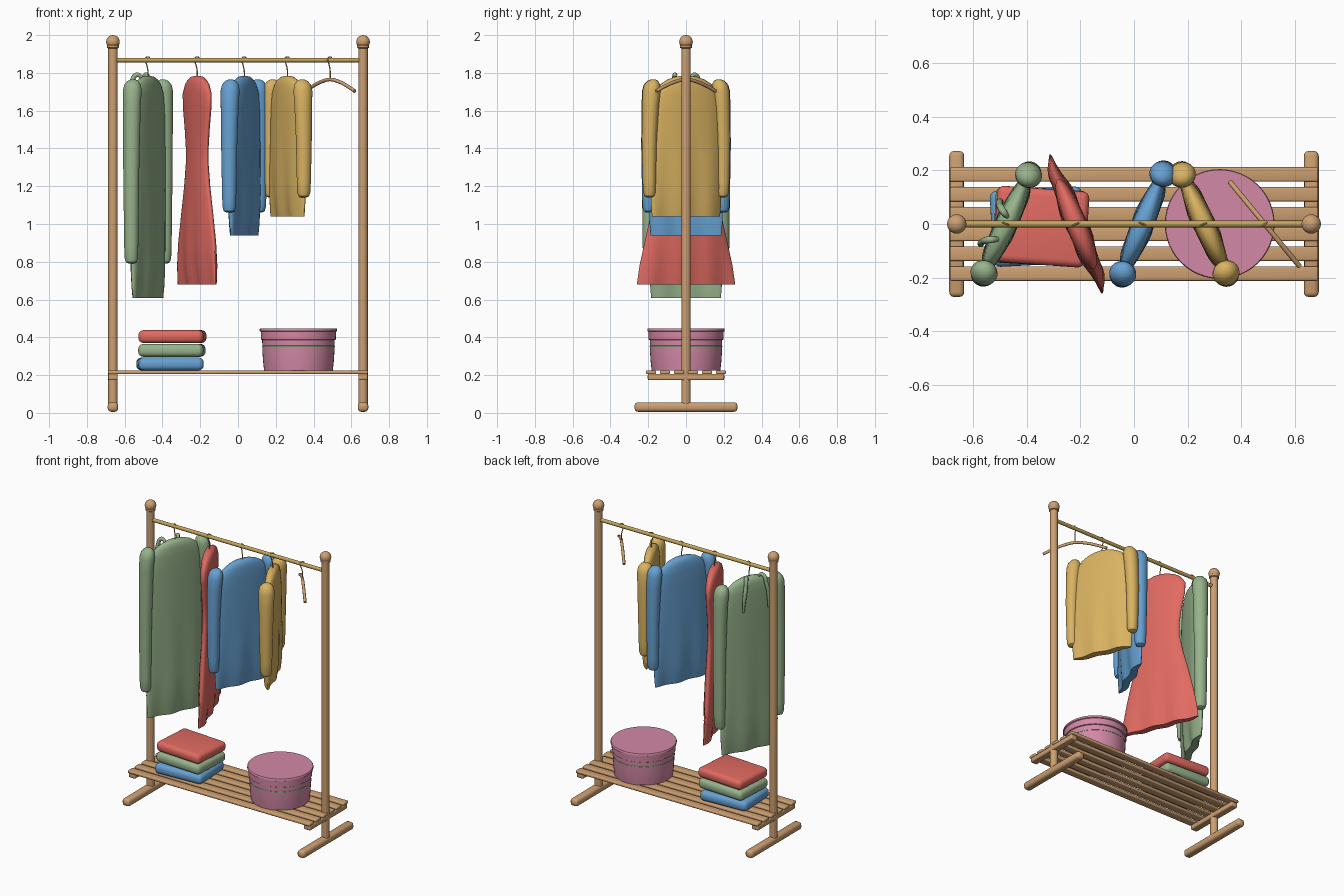
import bpy, bmesh, math
from mathutils import Vector, Matrix

if "Cube" in bpy.data.objects:
    bpy.data.objects.remove(bpy.data.objects["Cube"])


def material(name, rgb):
    m = bpy.data.materials.new(name)
    m.diffuse_color = (*rgb, 1)
    m.use_nodes = True
    m.node_tree.nodes["Principled BSDF"].inputs["Base Color"].default_value = m.diffuse_color
    return m


WOOD = material("wood", (0.61, 0.35, 0.165))
BRASS = material("brass", (0.56, 0.37, 0.10))
GREEN = material("sage green", (0.31, 0.45, 0.26))
RED = material("coral red", (0.75, 0.145, 0.12))
BLUE = material("sky blue", (0.135, 0.36, 0.65))
YELLOW = material("mustard", (0.70, 0.45, 0.12))
PINK = material("dusty pink", (0.65, 0.25, 0.38))


def finish(name, bm, mat, matrix=None, angle=40):
    bmesh.ops.recalc_face_normals(bm, faces=bm.faces)
    mesh = bpy.data.meshes.new(name)
    bm.to_mesh(mesh)
    bm.free()
    if matrix is not None:
        mesh.transform(matrix)
    mesh.materials.append(mat)
    ob = bpy.data.objects.new(name, mesh)
    bpy.context.collection.objects.link(ob)
    bpy.ops.object.select_all(action='DESELECT')
    ob.select_set(True)
    bpy.context.view_layer.objects.active = ob
    bpy.ops.object.shade_smooth_by_angle(angle=math.radians(angle))
    return ob


def loft(name, rings, mat, matrix=None, sides=32, fold=0.0, angle=40):
    """Skin of horizontal ellipses; each ring is (cx, cy, z, half_x, half_y)."""
    bm = bmesh.new()
    z_low = min(r[2] for r in rings)
    loops = []
    for cx, cy, z, a, b in rings:
        wave = fold * max(0, 1 - (z - z_low) / 0.5)
        loop = []
        for i in range(sides):
            t = 2 * math.pi * i / sides
            x, y = a * math.cos(t), b * math.sin(t)
            loop.append(bm.verts.new((cx + x, cy + y + wave * math.sin(x * 38), z)))
        loops.append(loop)
    for p, q in zip(loops, loops[1:]):
        for i in range(sides):
            j = (i + 1) % sides
            bm.faces.new((p[i], p[j], q[j], q[i]))
    bm.faces.new(loops[0])
    bm.faces.new(loops[-1])
    return finish(name, bm, mat, matrix, angle)


def turned(name, profile, mat, x=0, y=0, sides=32):
    return loft(name, [(x, y, z, r, r) for r, z in profile], mat, sides=sides)


def box(name, center, size, mat, bevel, segments=3, turn=0):
    bm = bmesh.new()
    bmesh.ops.create_cube(bm, size=1)
    bmesh.ops.scale(bm, vec=size, verts=bm.verts)
    bmesh.ops.bevel(bm, geom=list(bm.edges), offset=bevel, segments=segments,
                    profile=0.5, affect='EDGES')
    m = Matrix.Translation(center) @ Matrix.Rotation(math.radians(turn), 4, 'Z')
    return finish(name, bm, mat, m)


def tube(name, points, radius, mat, matrix=None, taper=None):
    """Smooth round tube through a few points, turned into a mesh."""
    cu = bpy.data.curves.new(name, 'CURVE')
    cu.dimensions = '3D'
    cu.bevel_depth = radius
    cu.bevel_resolution = 3
    cu.use_fill_caps = True
    cu.resolution_u = 6
    sp = cu.splines.new('BEZIER')
    sp.bezier_points.add(len(points) - 1)
    for i, (bp, p) in enumerate(zip(sp.bezier_points, points)):
        bp.co = p
        bp.radius = taper[i] if taper else 1
        bp.handle_left_type = bp.handle_right_type = 'AUTO'
    ob = bpy.data.objects.new(name, cu)
    bpy.context.collection.objects.link(ob)
    bpy.context.view_layer.update()
    mesh = bpy.data.meshes.new_from_object(ob.evaluated_get(bpy.context.evaluated_depsgraph_get()))
    bpy.data.objects.remove(ob)
    bm = bmesh.new()
    bm.from_mesh(mesh)
    bpy.data.meshes.remove(mesh)
    mat_ob = finish(name, bm, mat, matrix)
    mat_ob.data.materials.clear()
    mat_ob.data.materials.append(mat)
    return mat_ob


# Frame: feet, posts with collars and ball caps, shelf bearers
for side, s in (("left", -1), ("right", 1)):
    x = 0.662 * s
    box(side + "_foot", (x, 0, 0.031), (0.056, 0.545, 0.05), WOOD, 0.018)
    turned(side + "_post", [(0.025, 0.045), (0.025, 1.94)], WOOD, x)
    turned(side + "_collar", [(0.026, 1.93), (0.032, 1.934), (0.032, 1.946), (0.026, 1.95)], WOOD, x)
    ball = [(0.036 * math.sin(a), 1.964 - 0.036 * math.cos(a))
            for a in [math.pi * (0.03 + 0.94 * i / 14) for i in range(15)]]
    turned(side + "_ball_cap", ball, WOOD, x)
    box(side + "_bearer", (x, 0, 0.19), (0.05, 0.405, 0.034), WOOD, 0.008)

# Shelf slats
for i in range(6):
    box(f"shelf_slat_{i + 1}", (0, -0.185 + 0.074 * i, 0.215), (1.376, 0.054, 0.02), WOOD, 0.007)

# Hanging rail
tube("hanging_rail", [(-0.65, 0, 1.868), (0, 0, 1.868), (0.65, 0, 1.868)], 0.0125, BRASS)


def frame(x, degrees):
    return Matrix.Translation((x, 0, 0)) @ Matrix.Rotation(math.radians(degrees), 4, 'Z')


def hook(name, m):
    arc = [(0, 0.017 * math.cos(a), 1.868 + 0.017 * math.sin(a))
           for a in (math.radians(d) for d in (170, 130, 90, 45, 0, -40))]
    tube(name, [(0, 0, 1.765), (0, 0, 1.81), (0, 0.008, 1.845)] + arc[:0:-1], 0.0032, BRASS, m)


SHOULDERS = [(1.784, 0.03, 0.010), (1.779, 0.065, 0.022), (1.765, 0.105, 0.031),
             (1.74, 0.145, 0.037), (1.69, 0.180, 0.040)]


def garment(name, x, degrees, mat, sections, sleeve_end=None):
    """Body from (z, half width, half depth) sections, plus hanging sleeves."""
    m = frame(x, degrees)
    rings = [(0, 0, z, w, t) for z, w, t in SHOULDERS + sections]
    loft(name + "_body", rings, mat, m, sides=48, fold=0.007)
    hook(name + "_hook", m)
    if sleeve_end is None:
        return
    for side, s in (("front", -1), ("rear", 1)):
        top, end = 1.765, sleeve_end
        path = [(0.190, top, 0.012), (0.192, top - 0.008, 0.030), (0.196, top - 0.028, 0.045),
                (0.200, top - 0.06, 0.051), (0.206, top - 0.14, 0.048),
                (0.213, (top + end) / 2, 0.043), (0.213, end + 0.09, 0.038),
                (0.212, end + 0.03, 0.036), (0.212, end + 0.008, 0.029), (0.212, end, 0.014)]
        loft(f"{name}_{side}_sleeve", [(s * c, 0, z, r * 0.92, r) for c, z, r in path], mat, m, sides=24)


def straight(hem):
    return [(1.60, 0.195, 0.042), (1.40, 0.202, 0.043), (hem + 0.30, 0.206, 0.043),
            (hem + 0.15, 0.208, 0.041), (hem + 0.06, 0.205, 0.034), (hem, 0.200, 0.025)]


# Clothes on the rail
garment("coat", -0.477, 65.5, GREEN, straight(0.608), 0.79)
garment("shirt", 0.033, 68, BLUE, straight(0.94), 1.06)
garment("jacket", 0.262, 114, YELLOW, straight(1.04), 1.14)
garment("dress", -0.216, 112, RED,
        [(1.62, 0.178, 0.039), (1.50, 0.152, 0.036), (1.40, 0.137, 0.034), (1.32, 0.137, 0.034),
         (1.20, 0.162, 0.036), (1.05, 0.202, 0.040), (0.90, 0.238, 0.042),
         (0.78, 0.264, 0.038), (0.68, 0.278, 0.024)])

# Loose collar ties on the coat
for i, (s, w) in enumerate(((-1, -0.02), (1, -0.02))):
    tube(f"coat_tie_{i + 1}",
         [(w + s * 0.045, 0.005, 1.775), (w + s * 0.058, 0.03, 1.79), (w + s * 0.075, 0.052, 1.73),
          (w + s * 0.088, 0.056, 1.65), (w + s * 0.09, 0.05, 1.57)],
         0.013, GREEN, frame(-0.477, 65.5), [0.7, 1, 1, 0.9, 0.5])

# Empty hanger
m = frame(0.488, 129.5)
tube("empty_hanger", [(w, 0, 1.765 - 0.062 * (abs(w) / 0.205) ** 1.6)
                      for w in (-0.205, -0.14, -0.07, 0, 0.07, 0.14, 0.205)], 0.0095, WOOD, m)
hook("empty_hanger_hook", m)

# Folded clothes
for name, x, z, mat, turn in (("folded_blue", -0.36, 0.259, BLUE, 3),
                              ("folded_green", -0.35, 0.331, GREEN, -3),
                              ("folded_red", -0.347, 0.404, RED, -4)):
    box(name, (x, -0.01, z), (0.345, 0.285, 0.068), mat, 0.027, 4, turn)

# Round storage box with lid and ribbon
turned("storage_box", [(0.182, 0.225), (0.187, 0.27), (0.191, 0.33), (0.192, 0.395)],
       PINK, 0.32, 0, 48)
turned("storage_box_lid", [(0.193, 0.386), (0.198, 0.389), (0.199, 0.43), (0.205, 0.433),
                           (0.205, 0.444), (0.202, 0.448)], PINK, 0.32, 0, 48)
turned("storage_box_ribbon", [(0.190, 0.348), (0.1928, 0.349), (0.1928, 0.355), (0.190, 0.356)],
       GREEN, 0.32, 0, 48)
